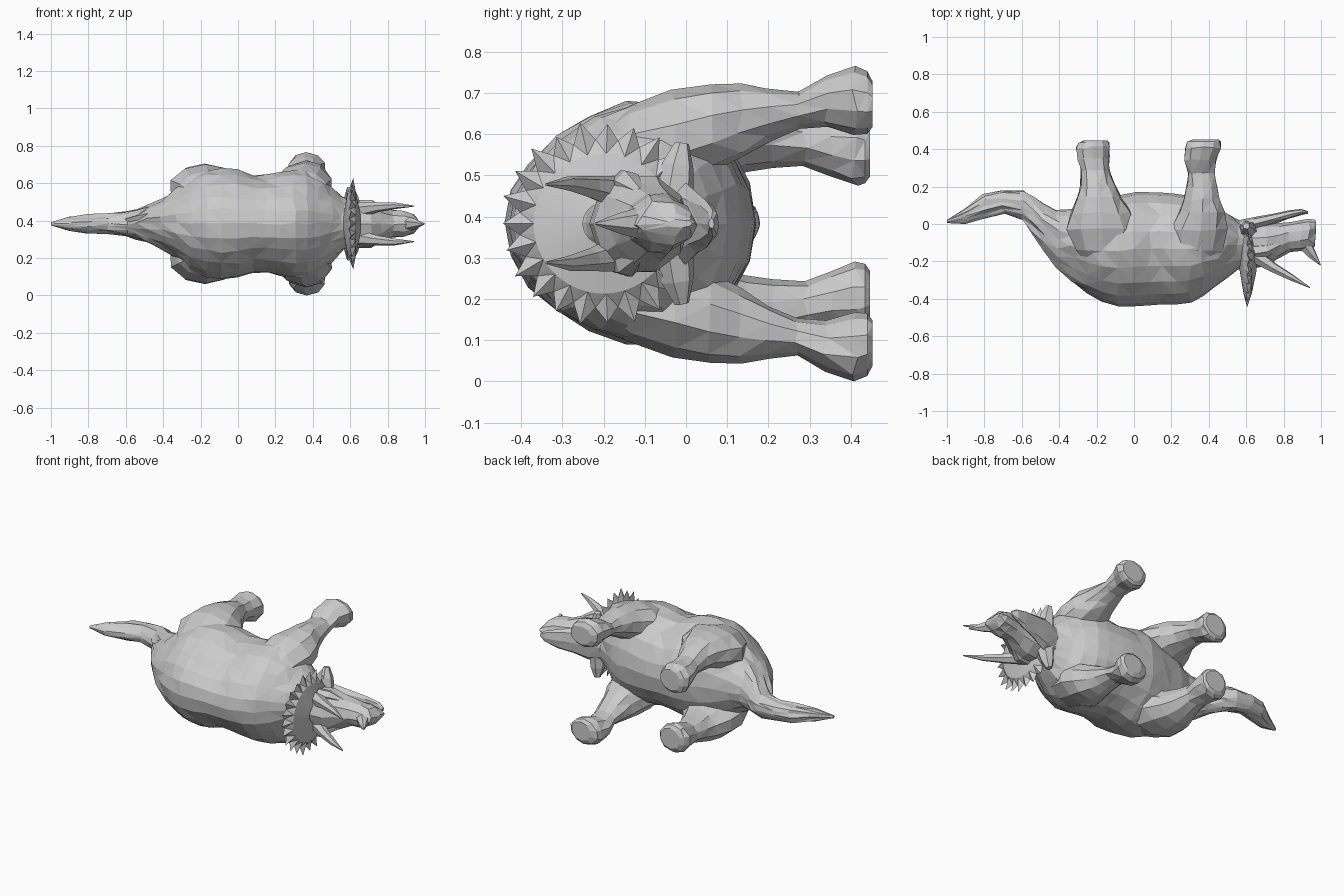
import bpy, bmesh, math, random
from mathutils import Vector

random.seed(4)
MID = 0.383  # height of the animal's plane of symmetry (it lies on its side)


def finish(name, bm):
    bmesh.ops.recalc_face_normals(bm, faces=bm.faces)
    bmesh.ops.triangulate(bm, faces=[f for f in bm.faces if len(f.verts) == 4])
    me = bpy.data.meshes.new(name)
    bm.to_mesh(me)
    bm.free()
    ob = bpy.data.objects.new(name, me)
    bpy.context.collection.objects.link(ob)
    return ob


def skin(bm, rings):
    n = len(rings[0])
    for r, s in zip(rings, rings[1:]):
        for i in range(n):
            j = (i + 1) % n
            bm.faces.new((r[i], r[j], s[j], s[i]))
    bm.faces.new(rings[0])
    bm.faces.new(rings[-1])


def loft_x(name, rows, n=12, jit=0.005, taper=0.0):
    """rows: x, back y, belly y, half width; taper narrows the back"""
    bm = bmesh.new()
    rings = []
    for k, (x, y0, y1, w) in enumerate(rows):
        j = min(jit, w * 0.15)
        jx = 1.6 * j if 0 < k < len(rows) - 1 else 0
        ring = []
        for i in range(n):
            a = 2 * math.pi * i / n
            c = math.cos(a)
            f = 1 - taper * max(0, 0.35 - c)
            ring.append(bm.verts.new((
                x + random.uniform(-jx, jx),
                (y0 + y1) / 2 + (y1 - y0) / 2 * c,
                MID + w * f * math.sin(a) + random.uniform(-j, j))))
        rings.append(ring)
    skin(bm, rings)
    return finish(name, bm)


def loft_y(name, rows, side, n=10, jit=0.008):
    """rows: y, x min, x max, inner offset, outer offset from the mid plane"""
    bm = bmesh.new()
    rings = []
    for k, (y, x0, x1, z0, z1) in enumerate(rows):
        jy = jit if k < len(rows) - 2 else 0
        ring = []
        for i in range(n):
            a = 2 * math.pi * i / n + math.pi / 2
            ring.append(bm.verts.new((
                (x0 + x1) / 2 + (x1 - x0) / 2 * math.cos(a) + random.uniform(-jit, jit) * 0.7,
                y + random.uniform(-jy, jy),
                MID + side * ((z0 + z1) / 2 + (z1 - z0) / 2 * math.sin(a)))))
        rings.append(ring)
    skin(bm, rings)
    return finish(name, bm)


def horn(name, path, n=6):
    """path: (x, y, z offset, radius)"""
    bm = bmesh.new()
    d = (Vector(path[-1][:3]) - Vector(path[0][:3])).normalized()
    u = d.orthogonal().normalized()
    v = d.cross(u)
    rings = []
    for x, y, z, r in path:
        c = Vector((x, y, MID + z))
        rings.append([bm.verts.new(c + r * (u * math.cos(t) + v * math.sin(t)))
                      for t in (2 * math.pi * i / n for i in range(n))])
    skin(bm, rings)
    return finish(name, bm)


# Body, neck and tail
loft_x("body", [
    (-1.0, 0.005, 0.022, 0.008), (-0.9, 0.0, 0.085, 0.038), (-0.8, 0.028, 0.16, 0.055),
    (-0.7, 0.055, 0.18, 0.06), (-0.6, 0.02, 0.178, 0.07), (-0.54, -0.06, 0.15, 0.085),
    (-0.48, -0.15, 0.11, 0.105), (-0.41, -0.24, 0.075, 0.14), (-0.33, -0.315, 0.08, 0.19),
    (-0.25, -0.37, 0.11, 0.265), (-0.17, -0.415, 0.13, 0.305), (-0.09, -0.44, 0.15, 0.315),
    (0.0, -0.44, 0.17, 0.305), (0.08, -0.435, 0.17, 0.275), (0.15, -0.43, 0.168, 0.275),
    (0.22, -0.43, 0.162, 0.29), (0.3, -0.42, 0.15, 0.302), (0.37, -0.385, 0.135, 0.30),
    (0.44, -0.335, 0.10, 0.265), (0.5, -0.285, 0.06, 0.215), (0.56, -0.245, 0.02, 0.15),
    (0.64, -0.22, 0.0, 0.11)], 20, 0.007, 0.17)

# Legs, with the shoulder and hip masses
HIND = [(-0.24, -0.24, -0.04, 0.10, 0.20), (-0.14, -0.32, 0.0, 0.08, 0.28),
        (-0.03, -0.37, 0.02, 0.07, 0.318), (0.06, -0.345, -0.01, 0.10, 0.322),
        (0.14, -0.305, -0.065, 0.125, 0.315), (0.21, -0.29, -0.10, 0.135, 0.295),
        (0.29, -0.285, -0.13, 0.14, 0.265), (0.35, -0.305, -0.13, 0.115, 0.262),
        (0.41, -0.315, -0.128, 0.092, 0.27), (0.435, -0.30, -0.128, 0.098, 0.258),
        (0.447, -0.27, -0.14, 0.115, 0.24)]
FRONT = [(-0.24, 0.22, 0.42, 0.10, 0.20), (-0.14, 0.19, 0.48, 0.08, 0.285),
         (-0.03, 0.19, 0.51, 0.08, 0.325), (0.06, 0.24, 0.495, 0.12, 0.338),
         (0.13, 0.262, 0.465, 0.155, 0.34), (0.2, 0.28, 0.445, 0.20, 0.328),
         (0.27, 0.283, 0.435, 0.23, 0.32), (0.34, 0.268, 0.44, 0.235, 0.36),
         (0.41, 0.27, 0.465, 0.215, 0.383), (0.44, 0.285, 0.465, 0.218, 0.37),
         (0.453, 0.32, 0.455, 0.235, 0.345)]
for side, label in ((1, "left"), (-1, "right")):
    loft_y("hind_leg_" + label, HIND, side)
    loft_y("front_leg_" + label, FRONT, side)

# Skull with beak, and lower jaw
loft_x("skull", [
    (0.57, -0.22, 0.0, 0.10), (0.65, -0.235, 0.01, 0.12), (0.71, -0.225, 0.01, 0.12),
    (0.77, -0.19, 0.005, 0.095), (0.83, -0.15, 0.01, 0.075), (0.89, -0.145, 0.02, 0.068),
    (0.935, -0.14, 0.028, 0.052), (0.96, -0.12, 0.025, 0.028), (0.972, -0.05, 0.015, 0.01)], 10)
loft_x("lower_jaw", [
    (0.56, -0.08, 0.02, 0.09), (0.65, -0.04, 0.04, 0.095), (0.74, -0.005, 0.055, 0.075),
    (0.83, 0.028, 0.073, 0.055), (0.9, 0.05, 0.08, 0.035), (0.93, 0.055, 0.068, 0.012)], 8)

# Scalloped neck frill: front and back shells meeting at a thin toothed rim
TEETH = 19
bm = bmesh.new()
rings = []
for r, x in ((0.05, 0.655), (0.17, 0.63), (None, 0.605), (0.17, 0.585), (0.05, 0.565)):
    ring = []
    for i in range(2 * TEETH + 1):
        a = math.radians(-146 + 292 * i / (2 * TEETH))
        rr = r or (random.uniform(0.238, 0.256) if i % 2 else 0.205)
        tip = (0.012 * (i % 2) - 0.012 * math.cos(a) ** 2) if r is None else 0
        ring.append(bm.verts.new((x + tip, -0.2 - rr * math.cos(a), MID + rr * math.sin(a))))
    rings.append(ring)
for r, s in zip(rings, rings[1:]):
    for i in range(2 * TEETH):
        bm.faces.new((r[i], r[i + 1], s[i + 1], s[i]))
for end in (0, -1):
    bm.faces.new([r[end] for r in rings])
finish("neck_frill", bm)

# Horns, cheek spikes and brow ridges
horn("nose_horn", [(0.90, -0.09, 0, 0.045), (0.95, -0.16, 0, 0.026), (0.997, -0.22, 0, 0.003)])
for side, label in ((1, "left"), (-1, "right")):
    horn("brow_horn_" + label, [(0.65, -0.17, 0.075 * side, 0.042), (0.74, -0.23, 0.088 * side, 0.028),
                                (0.84, -0.285, 0.097 * side, 0.018), (0.94, -0.34, 0.095 * side, 0.003)])
    horn("cheek_spike_" + label, [(0.61, -0.03, 0.07 * side, 0.05), (0.605, -0.02, 0.14 * side, 0.04),
                                  (0.60, -0.01, 0.195 * side, 0.018)])
    horn("brow_ridge_" + label, [(0.64, -0.15, 0.09 * side, 0.04), (0.71, -0.14, 0.095 * side, 0.035),
                                 (0.78, -0.11, 0.075 * side, 0.012)])
